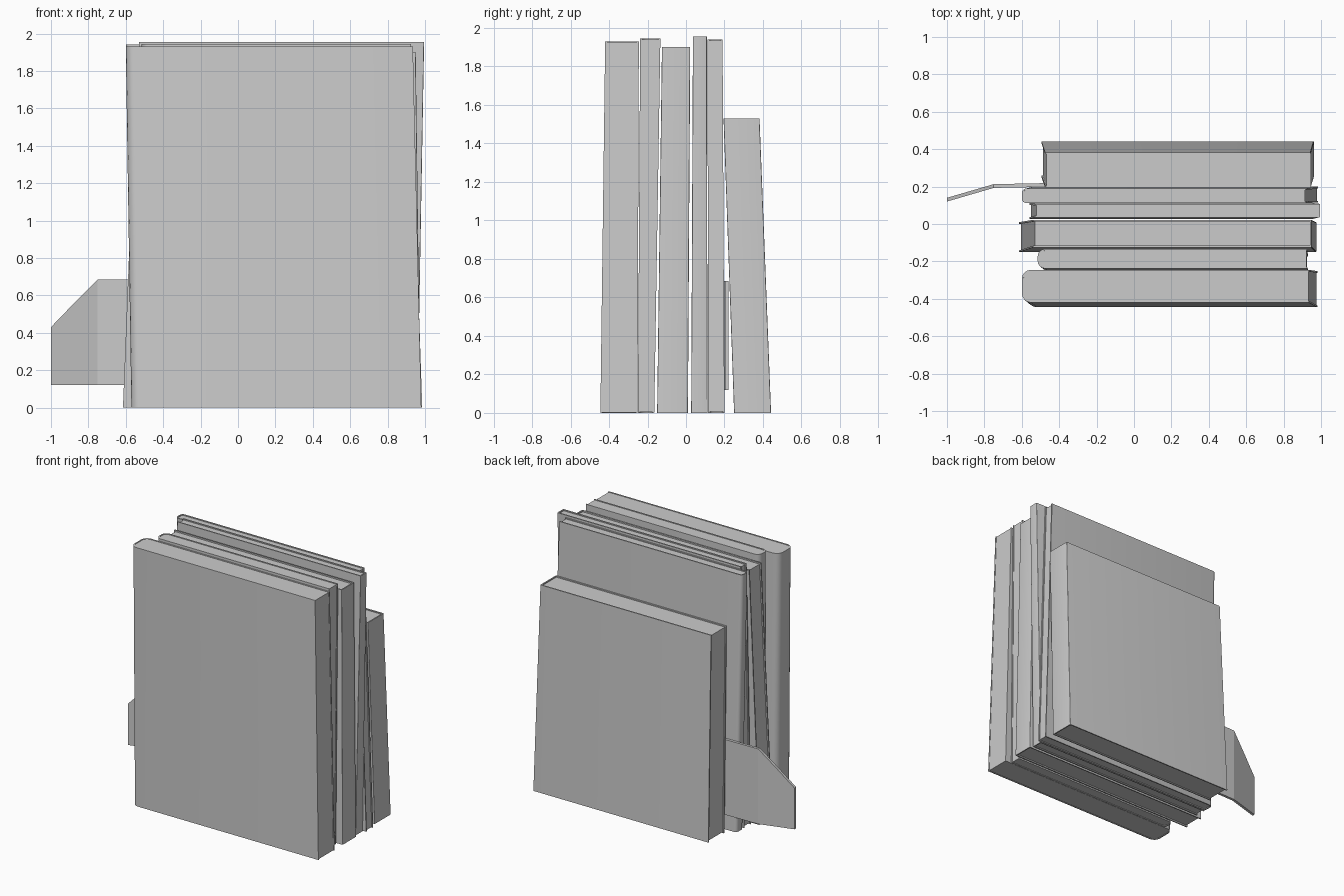
import bpy, bmesh, math
from mathutils import Vector

cube = bpy.data.objects.get("Cube")
if cube:
    bpy.data.objects.remove(cube, do_unlink=True)

grey = bpy.data.materials.new("plain grey")
grey.use_nodes = True
grey.diffuse_color = (0.6, 0.6, 0.6, 1)
grey.node_tree.nodes["Principled BSDF"].inputs["Base Color"].default_value = (0.6, 0.6, 0.6, 1)


def loft(name, lower, upper):
    """Closed solid between two outlines with equal point counts."""
    bm = bmesh.new()
    low = [bm.verts.new(p) for p in lower]
    top = [bm.verts.new(p) for p in upper]
    n = len(low)
    bm.faces.new(low[::-1])
    bm.faces.new(top)
    for i in range(n):
        j = (i + 1) % n
        bm.faces.new((low[i], low[j], top[j], top[i]))
    bmesh.ops.recalc_face_normals(bm, faces=bm.faces)
    mesh = bpy.data.meshes.new(name)
    bm.to_mesh(mesh)
    bm.free()
    mesh.materials.append(grey)
    obj = bpy.data.objects.new(name, mesh)
    bpy.context.collection.objects.link(obj)
    bpy.ops.object.select_all(action="DESELECT")
    obj.select_set(True)
    bpy.context.view_layer.objects.active = obj
    bpy.ops.object.shade_smooth_by_angle(angle=math.radians(30))
    return obj


def half_u(rect, spine, radius, inset):
    """Open path from one fore edge round the spine to the other."""
    x0, x1, y0, y1 = rect
    fore, back = (x0, x1 - inset) if spine > 0 else (x1, x0 + inset)
    y0, y1 = y0 + inset, y1 - inset
    r = max(radius - inset, 0.001)
    path = [(fore, y0)]
    for side, y in ((-1, y0), (1, y1)):
        arc = [(back - spine * r * (1 - math.sin(a)), y - side * r * (1 - math.cos(a)))
               for a in (i * math.pi / 8 for i in range(5))]
        path += arc if side < 0 else arc[::-1]
    return path + [(fore, y1)]


def book(name, base, top, height, spine, radius, recess, cover=0.009):
    """Cover wrapped round a page block; rects are x0, x1, y0, y1."""
    def cover_ring(rect, z):
        path = half_u(rect, spine, radius, 0) + half_u(rect, spine, radius, cover)[::-1]
        return [Vector((x, y, z)) for x, y in path]

    def page_ring(z):
        t = z / height
        x0, x1, y0, y1 = [a + (b - a) * t for a, b in zip(base, top)]
        rect = (x0 + recess, x1, y0, y1) if spine > 0 else (x0, x1 - recess, y0, y1)
        return [Vector((x, y, z)) for x, y in half_u(rect, spine, radius, cover * 0.9)]

    loft(name + "_cover", cover_ring(base, 0), cover_ring(top, height))
    loft(name + "_pages", page_ring(recess), page_ring(height - recess))


# Row of books from front to back, each leaning a little
book("front_paperback", (-0.57, 0.98, -0.445, -0.252), (-0.6, 0.935, -0.42, -0.245),
     1.93, -1, 0.05, 0.003)
book("slim_paperback", (-0.5, 0.93, -0.25, -0.165), (-0.515, 0.925, -0.238, -0.133),
     1.945, -1, 0.04, 0.004)
book("middle_hardback", (-0.615, 0.975, -0.15, 0.01), (-0.54, 0.95, -0.125, 0.022),
     1.9, 1, 0.004, 0.01)
book("thin_hardback", (-0.56, 0.96, 0.027, 0.112), (-0.53, 0.995, 0.036, 0.108),
     1.955, 1, 0.004, 0.008)
book("tall_paperback", (-0.56, 0.985, 0.115, 0.2), (-0.6, 0.92, 0.112, 0.19),
     1.94, -1, 0.025, 0.006)
book("back_hardback", (-0.495, 0.962, 0.25, 0.442), (-0.475, 0.945, 0.195, 0.382),
     1.53, 1, 0.004, 0.008)

# Bent card sticking out between the last two books
card = [(-1, 0.13, 0.43), (-0.87, 0.168, 0.565), (-0.75, 0.203, 0.685), (-0.3, 0.212, 0.685)]
for n, (a, b) in enumerate(zip(card, card[1:])):
    sheet = [[Vector((x, y + d, z)) for x, y, z in
              ((a[0], a[1], 0.12), (b[0], b[1], 0.12), b, a)] for d in (-0.01, 0.01)]
    loft(f"card_panel_{n + 1}", *sheet)
